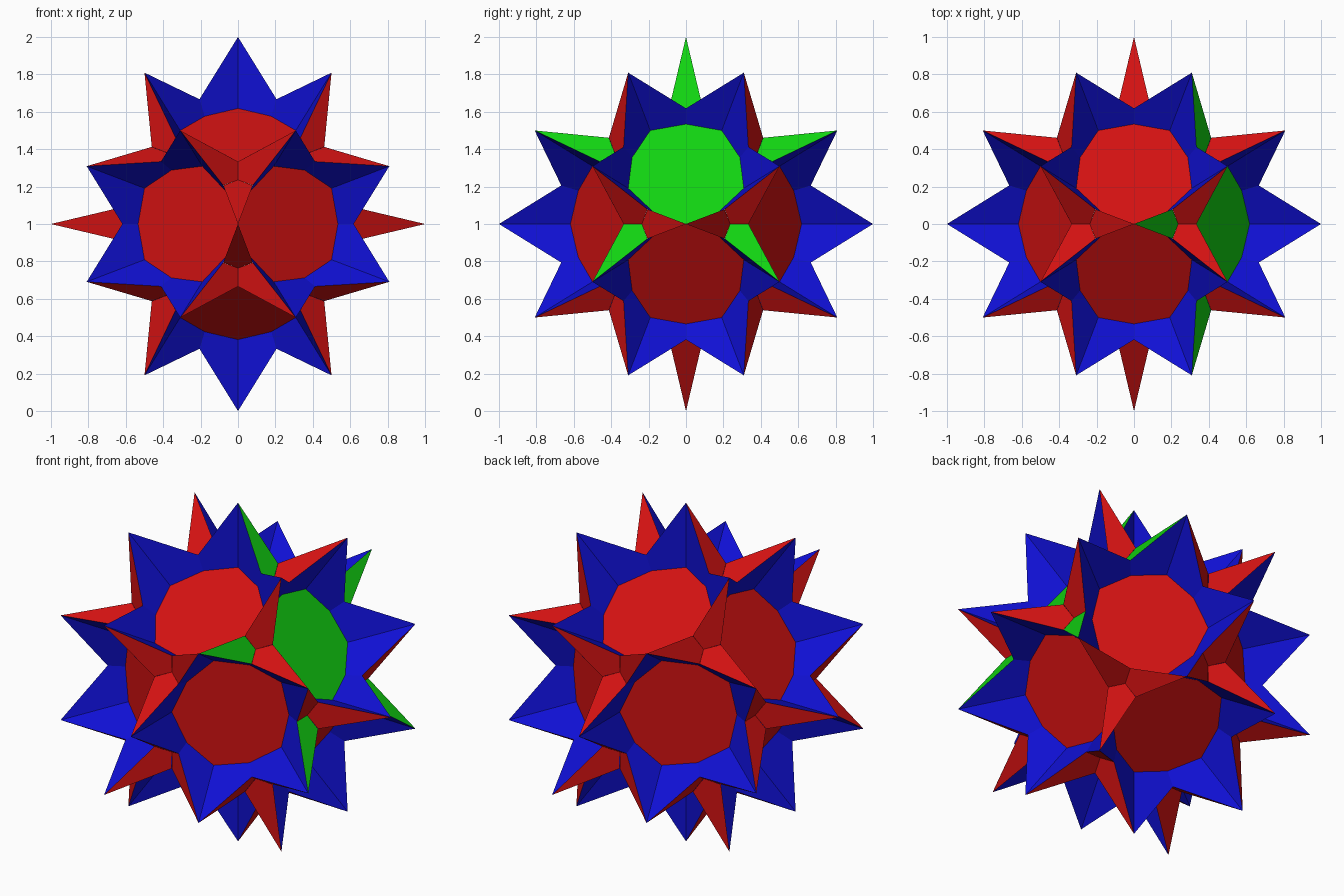
import bpy
import bmesh
import math
from mathutils import Vector, Matrix

cube = bpy.data.objects.get("Cube")
if cube:
    bpy.data.objects.remove(cube, do_unlink=True)

PHI = (1 + math.sqrt(5)) / 2
LIFT = Vector((0, 0, 1))


def material(name, rgb):
    mat = bpy.data.materials.new(name)
    mat.use_nodes = True
    mat.diffuse_color = (*rgb, 1)
    bsdf = mat.node_tree.nodes["Principled BSDF"]
    bsdf.inputs["Base Color"].default_value = (*rgb, 1)
    bsdf.inputs["Roughness"].default_value = 0.8
    return mat


RED = material("red", (0.65, 0.006, 0.006))
GREEN = material("green", (0.006, 0.65, 0.006))
BLUE = material("blue", (0.005, 0.005, 0.65))

# Twelve five-fold axes
axes = []
for a in (1, -1):
    for b in (PHI, -PHI):
        axes += [Vector(v).normalized() for v in ((0, a, b), (b, 0, a), (a, b, 0))]


def frame(axis):
    """Rotation taking z to the axis and x towards one star point."""
    n = next(o for o in axes if -0.9 < o.dot(axis) < -0.1)
    x = (n - axis * n.dot(axis)).normalized()
    y = axis.cross(x)
    return Matrix((x, y, axis)).transposed()


def polar(r, step, h):
    """Point at radius r, height h, in steps of 36 degrees."""
    t = math.radians(36 * step)
    return Vector((r * math.cos(t), r * math.sin(t), h))


# Key radii and heights in the local frame of one axis
FACE_H, TIP_R = 0.5257, 0.8507       # star plane and its points
VALLEY_R = 0.4016                    # corner where three star planes meet
FLOOR_IN, FLOOR_OUT = 0.3029, 0.3249
NOTCH_R, NOTCH_H = 0.3506, 0.6088    # notch between two neighbouring spikes


def star_panel():
    """Flat ten-sided floor and the five spike facets in the same plane."""
    polys = [[polar(FLOOR_OUT if i % 2 else FLOOR_IN, i, FACE_H) for i in range(10)]]
    for i in range(0, 10, 2):
        turn = Matrix.Rotation(math.radians(36 * i), 3, 'Z')
        kite = [(TIP_R, 0), (0.4592, 0.0787), (VALLEY_R, 0), (0.4592, -0.0787)]
        polys.append([turn @ Vector((x, y, FACE_H)) for x, y in kite])
    return polys


def pit_wall():
    """Ten facets rising from the floor to the spikes around it."""
    polys = []
    for i in range(1, 10, 2):
        tip = polar(FACE_H, i, TIP_R)
        base = polar(FLOOR_OUT, i, FACE_H)
        for side in (1, -1):
            quad = [tip, polar(NOTCH_R, i + side, NOTCH_H),
                    polar(FLOOR_IN, i + side, FACE_H), base]
            polys.append(quad[::side])
    return polys


def build(name, polys, rot, mat):
    bm = bmesh.new()
    for poly in polys:
        bm.faces.new([bm.verts.new(rot @ p + LIFT) for p in poly])
    bmesh.ops.remove_doubles(bm, verts=bm.verts, dist=0.0005)
    mesh = bpy.data.meshes.new(name)
    bm.to_mesh(mesh)
    bm.free()
    mesh.materials.append(mat)
    obj = bpy.data.objects.new(name, mesh)
    bpy.context.collection.objects.link(obj)


# One star panel and one pit wall per axis; a single panel is green
for k, axis in enumerate(axes, 1):
    rot = frame(axis)
    is_green = axis.x > 0.8 and axis.z > 0.5
    build(f"star_panel_{k}", star_panel(), rot, GREEN if is_green else RED)
    build(f"pit_wall_{k}", pit_wall(), rot, BLUE)
